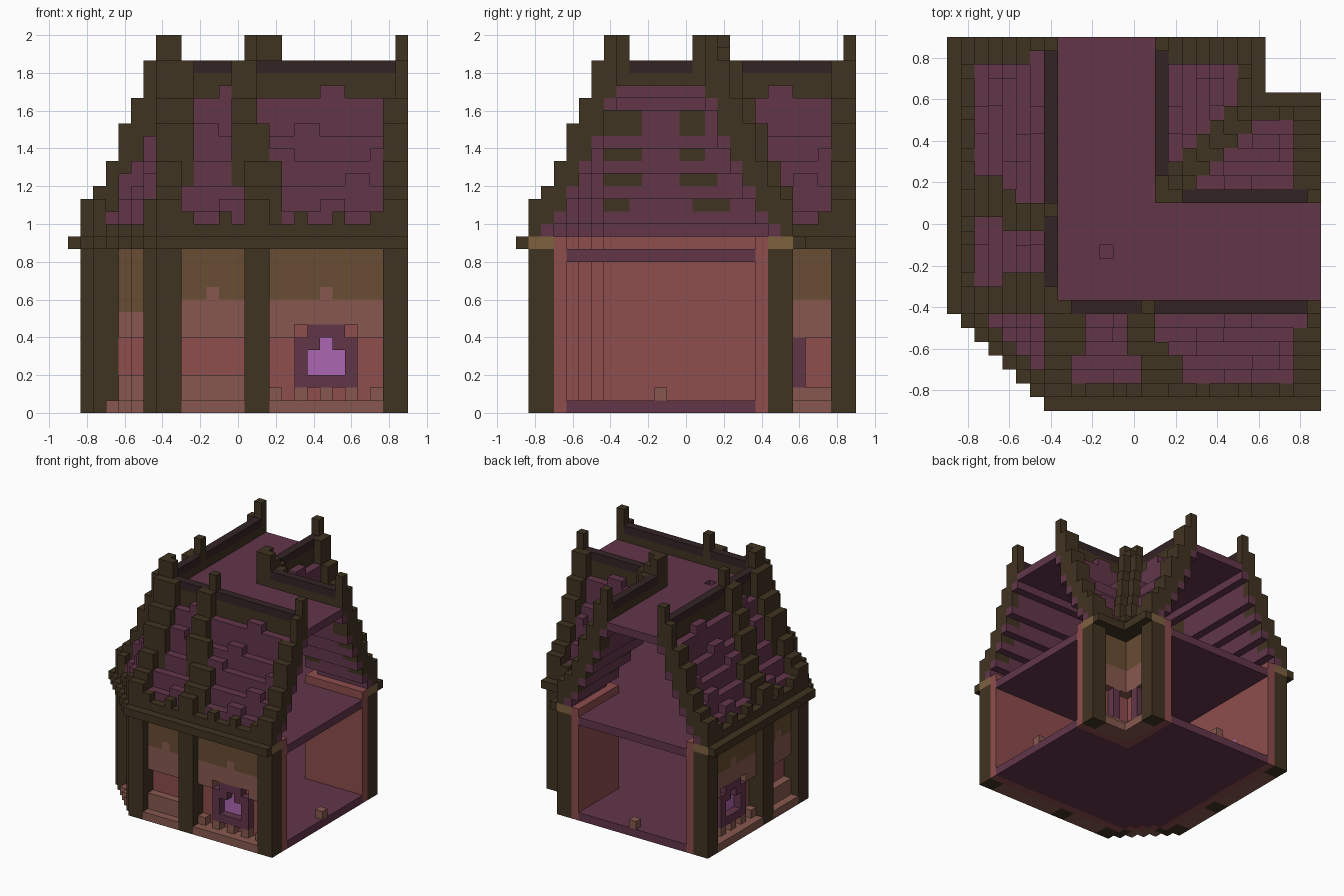
import bpy, bmesh
from mathutils import Vector

if "Cube" in bpy.data.objects:
    bpy.data.objects.remove(bpy.data.objects["Cube"])

U = 1 / 15          # block size
N = 27              # blocks along each side

# Colours (sRGB hex, converted to linear)
COLOURS = {
    "dark_timber": "403321", "plum": "623649", "red_plaster": "8D4D4D",
    "wood": "684D33", "pale_wood": "7F6140", "tan_stone": "87594F",
    "pink_glass": "AB66B0", "dark_ridge": "342325",
}
# Part -> colour
PARTS = {
    "timber_posts": "dark_timber", "eaves": "dark_timber", "roof_rafters": "dark_timber",
    "parapet": "dark_timber", "parapet_caps": "dark_ridge", "roof_tiles": "plum",
    "roof_lining": "plum", "roof_deck": "plum", "ground_floor": "plum", "upper_floor": "plum",
    "window_frames": "plum", "window_panes": "pink_glass", "inner_walls": "red_plaster",
    "wood_panels": "wood", "wall_plate": "pale_wood", "stone_panels": "tan_stone",
    "stone_ledges": "tan_stone", "floor_blocks": "tan_stone",
}


def linear(hexcode):
    out = []
    for n in range(0, 6, 2):
        c = int(hexcode[n:n + 2], 16) / 255
        out.append(c / 12.92 if c <= 0.04045 else ((c + 0.055) / 1.055) ** 2.4)
    return (*out, 1)


def material(name):
    m = bpy.data.materials.new(name)
    m.use_nodes = True
    m.diffuse_color = linear(COLOURS[name])
    bsdf = next(n for n in m.node_tree.nodes if n.type == "BSDF_PRINCIPLED")
    bsdf.inputs["Base Color"].default_value = m.diffuse_color
    bsdf.inputs["Roughness"].default_value = 0.9
    return m


cells = {}


def column(i, j, k0, k1, part):
    """Stack blocks from level k0 up to k1 (exclusive)."""
    for k in range(k0, k1):
        cells[i, j, k] = part


POSTS = {6, 7, 8, 14, 15, 25, 26}
TILE = [14, 15, 16, 18, 20, 22, 25]      # tile tops by distance from the eave
RAFTER = [14, 17, 18, 20, 23, 25, 28]    # rafter tops by distance from the eave


def wall_part(a, k, inner):
    """Facing of a wall panel at position a along the wall; None is an opening."""
    if inner:                            # niche in the courtyard corner
        if k >= 9:
            return "wood_panels"
        if k >= 6 or k < 2:
            return "stone_panels"
        return "window_frames" if a == 22 else None
    if a <= 5:                           # chamfered corner
        if k >= 8:
            return "wood_panels"
        return None if 3 <= k <= 5 else "stone_panels"
    if a <= 13:                          # narrow bay
        if k >= 9 and (a, k) != (11, 9):
            return "wood_panels"
        return None if 3 <= k <= 5 else "stone_panels"
    c = abs(a - 20)                      # wide bay with window
    if k >= 9 and (c, k) != (0, 9):
        return "wood_panels"
    if k >= 7 or k == 0 or (k == 1 and c % 2 == 0) or (k == 6 and c > 2):
        return "stone_panels"
    if k == 1 or c > 2 or (c == 2 and k == 6) or pane(a, k):
        return None
    return "window_frames"


def pane(a, k):
    c = abs(a - 20)
    return (c <= 1 and k in (3, 4)) or (c == 0 and k == 5)


def tiled(a, lo, d):
    """True where the roof slope shows tiles rather than raised timber."""
    if d < 2:
        return False
    if lo > 11:
        return a - lo >= 2 and a <= 24
    if a <= 6:
        return True
    if 9 <= a <= 13:
        return d <= 3 or 10 <= a <= 12
    first = 17 if d <= 3 else 16 if d == 4 else 15
    return first <= a <= (25 if d == 6 else 24)


# Both wings mirror across the diagonal, so each plan cell depends on
# its smaller and larger coordinate only.
for i in range(N):
    for j in range(N):
        lo, hi = min(i, j), max(i, j)
        d = min(lo, lo + hi - 7, 22 - lo)
        inner = lo > 11
        if d < 0:
            continue
        # Eave and plate course
        if d == 0:
            column(i, j, 13, 14, "eaves")
            continue
        if d <= 2:
            column(i, j, 13, 14, "wall_plate" if hi >= 25 else "eaves")
        # Walls
        if d <= 2 and hi in POSTS:
            column(i, j, 0, 13, "timber_posts")
        elif d == 1:
            column(i, j, 0, 1, "stone_ledges")
        elif d == 2:
            for k in range(13):
                part = wall_part(hi, k, inner)
                if part:
                    cells[i, j, k] = part
        elif d == 3:
            column(i, j, 0, 14, "inner_walls")
            if not inner:
                for k in range(13):
                    if pane(hi, k):
                        cells[i, j, k] = "window_panes"
        else:
            column(i, j, 0, 1, "ground_floor")
            column(i, j, 12, 13, "upper_floor")
        # Roof slopes
        if d <= 6:
            base = 14 if d == 1 else TILE[d - 1] - 1
            if tiled(hi, lo, d):
                bump = (hi // 2 * 5 + d * 3) % 4 == 0
                column(i, j, base, TILE[d] + bump, "roof_tiles")
            else:
                top = RAFTER[d]
                if d == 1 and hi not in POSTS:
                    top = TILE[1] + (hi % 3 == 0)
                column(i, j, base, top, "roof_rafters")
                if d > 1:
                    column(i, j, base, base + 1, "roof_lining")
        # Parapet with pinnacles
        elif d == 7:
            post = hi in (7, 8, 14, 26) or (inner and hi <= 16)
            column(i, j, 24, 25, "roof_lining")
            column(i, j, 25, 30 if post else 27, "parapet")
            if not post:
                column(i, j, 27, 28, "parapet_caps")
        # Flat roof deck with one small hatch
        elif (i, j) != (11, 11):
            column(i, j, 25, 26, "roof_deck")

# Courtyard corner pinnacle and loose floor blocks
column(16, 16, 28, 29, "parapet")
for i, j in ((26, 11), (11, 26)):
    column(i, j, 1, 2, "floor_blocks")


def build(part, mat):
    """Mesh the exposed block faces of one part."""
    bm = bmesh.new()
    cache = {}

    def vert(p):
        if p not in cache:
            cache[p] = bm.verts.new(Vector((p[0] - N / 2, p[1] - N / 2, p[2])) * U)
        return cache[p]

    for cell, name in cells.items():
        if name != part:
            continue
        for axis in range(3):
            for side in (0, 1):
                near = list(cell)
                near[axis] += 2 * side - 1
                if tuple(near) in cells:
                    continue
                quad = []
                for s, t in ((0, 0), (1, 0), (1, 1), (0, 1)):
                    p = list(cell)
                    p[axis] += side
                    p[(axis + 1) % 3] += s
                    p[(axis + 2) % 3] += t
                    quad.append(vert(tuple(p)))
                bm.faces.new(quad if side else quad[::-1])
    mesh = bpy.data.meshes.new(part)
    bm.to_mesh(mesh)
    bm.free()
    mesh.materials.append(mat)
    bpy.context.scene.collection.objects.link(bpy.data.objects.new(part, mesh))


mats = {name: material(name) for name in COLOURS}
for part, colour in PARTS.items():
    build(part, mats[colour])
